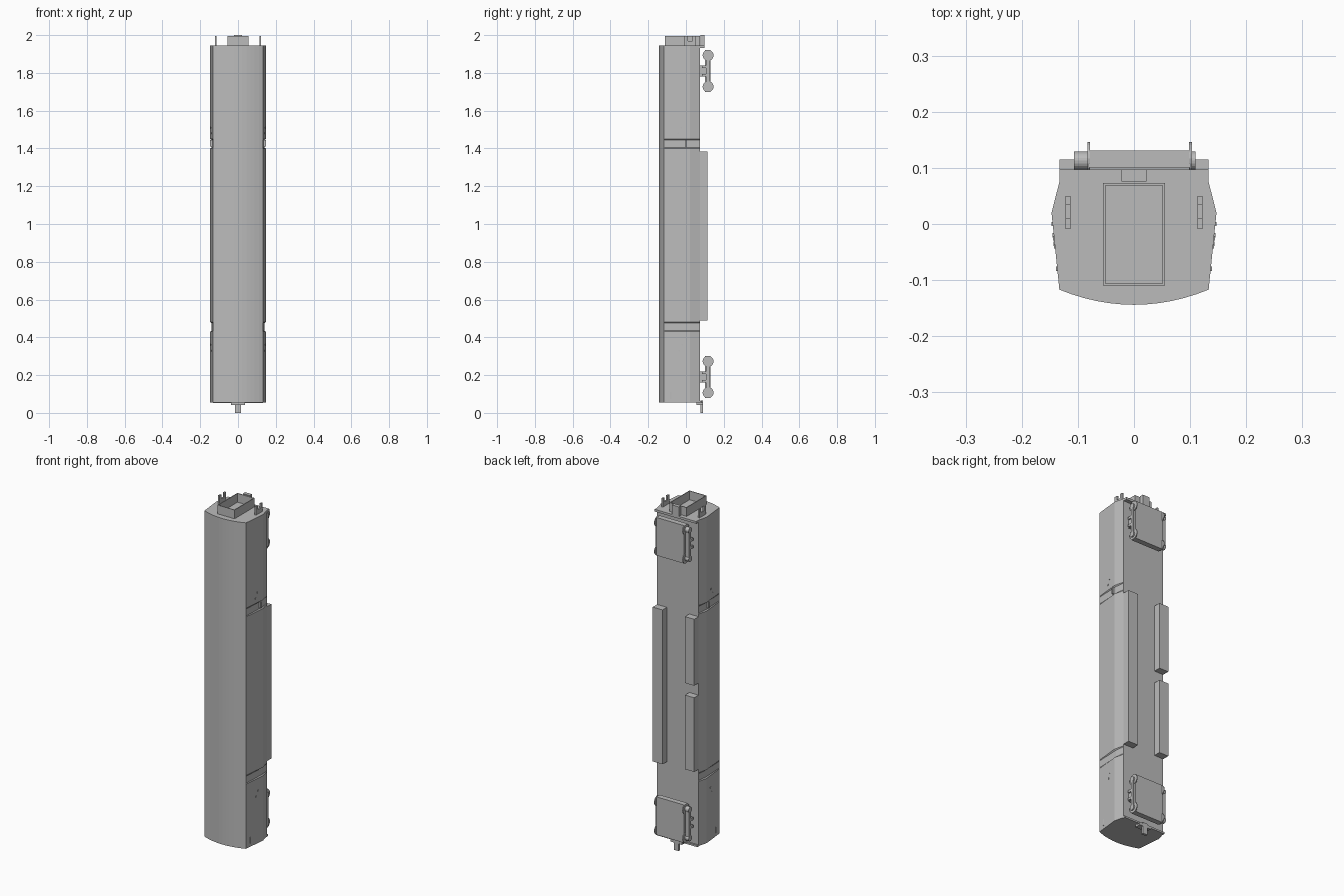
import bpy, bmesh, math
from mathutils import Matrix, Vector

cube = bpy.data.objects.get("Cube")
if cube:
    bpy.data.objects.remove(cube)

grey = bpy.data.materials.new("plain_grey")
grey.use_nodes = True
COLOUR = (0.5, 0.5, 0.5, 1)
grey.diffuse_color = COLOUR
grey.node_tree.nodes["Principled BSDF"].inputs["Base Color"].default_value = COLOUR


def finish(name, bm):
    bmesh.ops.recalc_face_normals(bm, faces=bm.faces)
    mesh = bpy.data.meshes.new(name)
    bm.to_mesh(mesh)
    bm.free()
    mesh.materials.append(grey)
    obj = bpy.data.objects.new(name, mesh)
    bpy.context.collection.objects.link(obj)


def add_box(bm, x, y, z):
    """Box from (min, max) pairs."""
    size = Vector([b - a for a, b in (x, y, z)])
    mid = Vector([(a + b) / 2 for a, b in (x, y, z)])
    bmesh.ops.create_cube(bm, size=1, matrix=Matrix.Translation(mid) @ Matrix.Diagonal(size).to_4x4())


def box(name, *extents):
    bm = bmesh.new()
    add_box(bm, *extents)
    finish(name, bm)


def add_disc(bm, x, y, z, radius):
    """Disc whose axis runs along x."""
    turn = Matrix.Rotation(math.pi / 2, 4, "Y")
    mid = Vector(((x[0] + x[1]) / 2, y, z))
    bmesh.ops.create_cone(bm, cap_ends=True, segments=20, radius1=radius, radius2=radius,
                          depth=x[1] - x[0], matrix=Matrix.Translation(mid) @ turn)


# Coach body: arched roof, bulged sides, flat floor, pinched beside the vestibules
def section(bulge):
    steps = 12
    roof = []
    for i in range(steps + 1):
        t = 2 * i / steps - 1
        roof.append((0.133 * t, -0.144 + 0.027 * t * t))
    return roof + [(bulge, 0.02), (0.133, 0.075), (-0.133, 0.075), (-bulge, 0.02)]


WIDE, PINCHED = 0.147, 0.139
levels = [(0.055, WIDE), (0.43, WIDE), (0.435, PINCHED), (0.475, PINCHED), (0.48, WIDE),
          (1.4, WIDE), (1.405, PINCHED), (1.445, PINCHED), (1.45, WIDE), (1.945, WIDE)]
bm = bmesh.new()
rings = [[bm.verts.new((x, y, z)) for x, y in section(w)] for z, w in levels]
for low, high in zip(rings, rings[1:]):
    for i in range(len(low)):
        j = (i + 1) % len(low)
        bm.faces.new((low[i], low[j], high[j], high[i]))
bm.faces.new(rings[0])
bm.faces.new(rings[-1])
finish("coach_body", bm)

# Underfloor equipment boxes
box("long_equipment_box", (0.07, 0.133), (0.07, 0.115), (0.49, 1.385))
box("short_equipment_box_upper", (-0.133, -0.074), (0.07, 0.115), (1.0, 1.385))
box("short_equipment_box_lower", (-0.133, -0.074), (0.07, 0.115), (0.5, 0.93))

# Bogies: flat frame, pivot mount, wheels and side frames
for label, zc in (("lower", 0.19), ("upper", 1.81)):
    bm = bmesh.new()
    add_box(bm, (-0.08, 0.1), (0.1, 0.131), (zc - 0.11, zc + 0.11))
    add_box(bm, (-0.085, 0.1), (0.07, 0.102), (zc - 0.028, zc + 0.028))
    finish(label + "_bogie_frame", bm)
    for side, wheel, hub in (("left", (0.098, 0.103), (0.103, 0.11)),
                             ("right", (-0.083, -0.078), (-0.107, -0.083))):
        bm = bmesh.new()
        for dz in (-0.083, 0.083):
            add_disc(bm, wheel, 0.117, zc + dz, 0.029)
            add_disc(bm, hub, 0.113, zc + dz, 0.016)
        add_box(bm, hub, (0.106, 0.124), (zc - 0.083, zc + 0.083))
        for dz in (-0.022, 0.022):
            add_box(bm, hub, (0.085, 0.11), (zc + dz - 0.007, zc + dz + 0.007))
        finish(label + "_bogie_wheels_" + side, bm)

# End beams and couplers
box("upper_end_beam", (-0.133, 0.133), (0.07, 0.097), (1.932, 1.945))
box("upper_coupler", (-0.022, 0.022), (0.076, 0.097), (1.94, 2.0))
box("lower_end_beam", (-0.133, 0.133), (0.07, 0.085), (0.052, 0.062))
box("lower_coupler_plate", (-0.037, 0.037), (0.055, 0.09), (0.042, 0.056))
box("lower_coupler", (-0.015, 0.015), (0.076, 0.09), (0, 0.065))

# Hollow gangway frame on the upper end
bm = bmesh.new()
for x in ((-0.055, -0.051), (0.051, 0.055)):
    add_box(bm, x, (-0.11, 0.073), (1.943, 1.996))
for y in ((-0.11, -0.106), (0.069, 0.073)):
    add_box(bm, (-0.051, 0.051), y, (1.943, 1.996))
finish("gangway_frame", bm)

# Paired posts beside the gangway, and small side fittings
for side, s in (("left", 1), ("right", -1)):
    def across(a, b):
        return tuple(sorted((s * a, s * b)))

    bm = bmesh.new()
    for y in ((-0.009, 0.01), (0.035, 0.05)):
        add_box(bm, across(0.113, 0.122), y, (1.943, 1.995))
    add_box(bm, across(0.113, 0.122), (0.01, 0.035), (1.943, 1.97))
    finish("end_posts_" + side, bm)

    bm = bmesh.new()
    for y, z, h in ((-0.08, 0.092, 0.018), (0.0, 1.428, 0.018), (-0.035, 0.33, 0.004),
                    (-0.02, 0.36, 0.004), (-0.04, 1.48, 0.004), (-0.025, 1.51, 0.004)):
        face = 0.133 + 0.014 * (y + 0.117) / 0.137
        add_box(bm, across(face - 0.01, face + 0.002), (y - 0.004, y + 0.004), (z - h, z + h))
    finish("side_fittings_" + side, bm)
